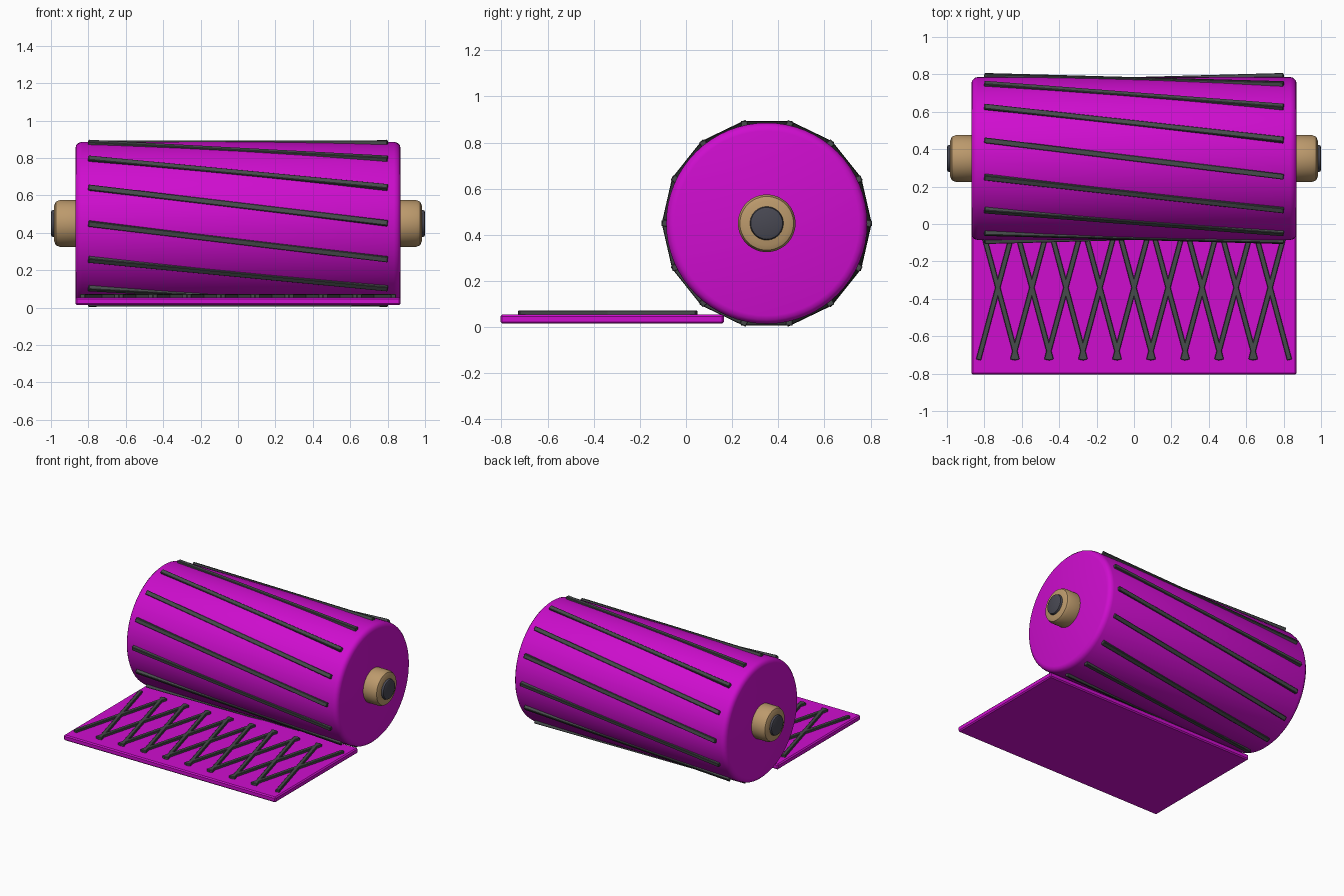
import bpy, math
from mathutils import Matrix, Vector

cube = bpy.data.objects.get("Cube")
if cube:
    bpy.data.objects.remove(cube, do_unlink=True)


def material(name, rgb):
    m = bpy.data.materials.new(name)
    m.use_nodes = True
    m.diffuse_color = (*rgb, 1)
    m.node_tree.nodes["Principled BSDF"].inputs["Base Color"].default_value = (*rgb, 1)
    return m


MAGENTA = material("magenta foam", (0.62, 0.004, 0.62))
TAN = material("tan hub", (0.5, 0.32, 0.15))
RUBBER = material("dark grey strip", (0.062, 0.07, 0.07))
STEEL = material("dark steel pin", (0.065, 0.065, 0.085))

AXIS = Vector((0, 0.35, 0.45))   # centre of the roll
STRIPS = 14


def finish(ob, name, mat, bevel, segments=2):
    """Name, colour and bevel a part, keeping its crisp edges."""
    ob.name = name
    ob.data.materials.append(mat)
    bpy.ops.object.transform_apply(location=False, rotation=False, scale=True)
    mod = ob.modifiers.new("Bevel", "BEVEL")
    mod.width = bevel
    mod.segments = segments
    mod.limit_method = "ANGLE"
    mod.angle_limit = math.radians(40)
    bpy.ops.object.modifier_apply(modifier=mod.name)
    bpy.ops.object.shade_smooth_by_angle(angle=math.radians(35))


def drum(name, mat, radius, x0, x1, bevel, sides=48, segments=2):
    """Cylinder along x between two positions."""
    bpy.ops.mesh.primitive_cylinder_add(
        vertices=sides, radius=radius, depth=abs(x1 - x0),
        location=AXIS + Vector(((x0 + x1) / 2, 0, 0)),
        rotation=(0, math.pi / 2, 0))
    finish(bpy.context.object, name, mat, bevel, segments)


def slab(name, mat, centre, size, bevel, rotation=None):
    """Box with an optional rotation matrix."""
    bpy.ops.mesh.primitive_cube_add(size=1)
    ob = bpy.context.object
    ob.scale = size
    finish(ob, name, mat, bevel, 1)
    ob.matrix_world = Matrix.Translation(centre) @ (rotation or Matrix()).to_4x4()


# Main roll with rounded rims
drum("roll", MAGENTA, 0.436, -0.87, 0.87, 0.036, 64, 3)

# Hub and pin at each end
for side, label in ((1, "left"), (-1, "right")):
    drum(label + "_hub", TAN, 0.125, side * 0.8, side * 0.983, 0.03)
    drum(label + "_pin", STEEL, 0.073, side * 0.9, side, 0.013, 24)

# Straight skewed strips: each runs from one angle to the next along the roll
step = math.tau / STRIPS
for i in range(STRIPS):
    def end(x, angle):
        return AXIS + Vector((x, 0.44 * math.cos(angle), 0.44 * math.sin(angle)))
    a, b = end(-0.8, i * step), end(0.8, (i + 1) * step)
    mid = (a + b) / 2
    along = (b - a).normalized()
    out = (mid - AXIS).normalized()
    turn = Matrix((along, out.cross(along), out)).transposed()
    slab(f"roll_strip_{i + 1}", RUBBER, mid, ((b - a).length, 0.03, 0.03), 0.003, turn)

# Unrolled flat sheet
slab("sheet", MAGENTA, (0, -0.32, 0.035), (1.74, 0.97, 0.04), 0.008)

# Row of crossed strips on the sheet
for i in range(9):
    for tilt in (-15, 15):
        slab(f"sheet_strip_{i + 1}_{'a' if tilt < 0 else 'b'}", RUBBER,
             ((i - 4) * 0.182, -0.34, 0.057), (0.027, 0.8, 0.03), 0.003,
             Matrix.Rotation(math.radians(tilt), 3, "Z"))
